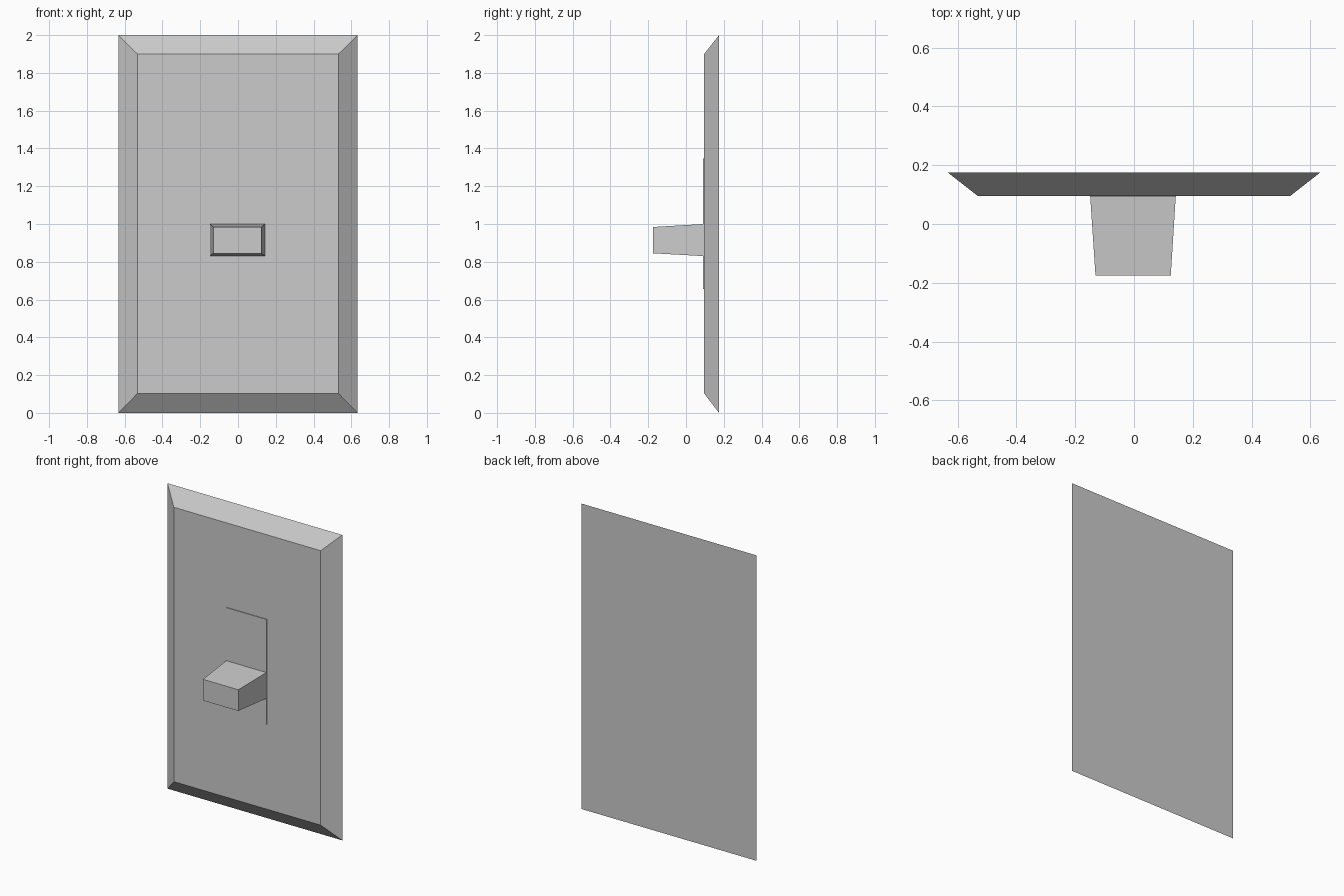
import bpy, bmesh

if "Cube" in bpy.data.objects:
    bpy.data.objects.remove(bpy.data.objects["Cube"])


def frustum(name, back, front):
    """Tapered block along y; each end is (y, x0, x1, z0, z1)."""
    bm = bmesh.new()
    rings = []
    for y, x0, x1, z0, z1 in (back, front):
        rings.append([bm.verts.new(p) for p in
                      ((x0, y, z0), (x1, y, z0), (x1, y, z1), (x0, y, z1))])
    a, b = rings
    bm.faces.new(a)
    bm.faces.new(b)
    for i in range(4):
        j = (i + 1) % 4
        bm.faces.new((a[i], a[j], b[j], b[i]))
    bmesh.ops.recalc_face_normals(bm, faces=bm.faces)
    mesh = bpy.data.meshes.new(name)
    bm.to_mesh(mesh)
    bm.free()
    obj = bpy.data.objects.new(name, mesh)
    bpy.context.collection.objects.link(obj)
    return obj


# Wall plate with bevelled rim
frustum("wall_plate", (0.175, -0.633, 0.633, 0.0, 2.0),
        (0.096, -0.532, 0.532, 0.103, 1.9))

# Thin raised panel around the toggle
frustum("toggle_panel", (0.10, -0.149, 0.142, 0.657, 1.347),
        (0.091, -0.149, 0.142, 0.657, 1.347))

# Tapered toggle lever
frustum("toggle_lever", (0.095, -0.149, 0.142, 0.83, 1.0),
        (-0.175, -0.131, 0.125, 0.845, 0.984))
